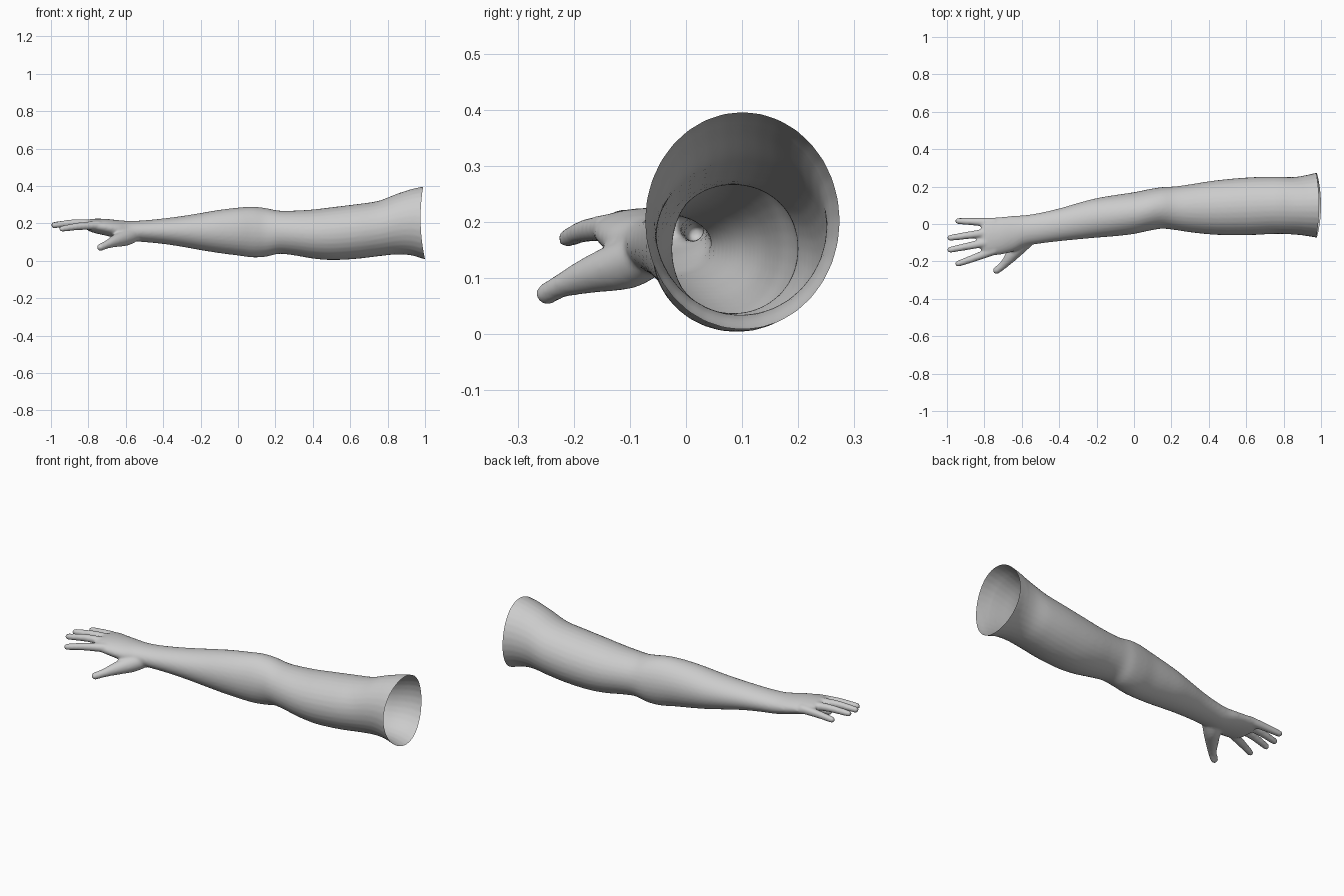
import bpy, bmesh, math
from mathutils import Vector

if "Cube" in bpy.data.objects:
    bpy.data.objects.remove(bpy.data.objects["Cube"])

skin = bpy.data.materials.new("light grey skin")
skin.diffuse_color = (0.6, 0.6, 0.6, 1)
skin.use_nodes = True
skin.node_tree.nodes["Principled BSDF"].inputs["Base Color"].default_value = skin.diffuse_color


def smooth_path(keys, steps):
    """Catmull-Rom interpolation of equal-length tuples."""
    out = []
    for i in range(len(keys) - 1):
        a, b = keys[max(i - 1, 0)], keys[i]
        c, d = keys[i + 1], keys[min(i + 2, len(keys) - 1)]
        for s in range(steps):
            t = s / steps
            out.append([0.5 * (2 * q + (r - p) * t + (2 * p - 5 * q + 4 * r - w) * t * t
                               + (3 * q - p - 3 * r + w) * t ** 3)
                        for p, q, r, w in zip(a, b, c, d)])
    out.append(list(keys[-1]))
    return out


def loft(bm, rings):
    """Skin a list of vertex rings and cap both ends."""
    loops = [[bm.verts.new(p) for p in ring] for ring in rings]
    n = len(loops[0])
    for a, b in zip(loops, loops[1:]):
        for i in range(n):
            bm.faces.new((a[i], a[(i + 1) % n], b[(i + 1) % n], b[i]))
    bm.faces.new(loops[0][::-1])
    bm.faces.new(loops[-1])


def limb(bm, keys, sides=32):
    """Elliptical sections across x: (x, y min, y max, z min, z max)."""
    rings = []
    for x, y0, y1, z0, z1 in smooth_path(keys, 5):
        rings.append([(x, (y0 + y1) / 2 + (y1 - y0) / 2 * math.cos(a),
                       (z0 + z1) / 2 + (z1 - z0) / 2 * math.sin(a))
                      for a in (2 * math.pi * i / sides for i in range(sides))])
    loft(bm, rings)


def digit(bm, keys, sides=16):
    """Round tube along (x, y, z, radius) with a domed tip."""
    path = smooth_path(keys, 5)
    d = (Vector(path[-1][:3]) - Vector(path[-3][:3])).normalized()
    tip, r = Vector(path[-1][:3]), path[-1][3]
    for a in (0.4, 0.8, 1.15, 1.45):
        path.append([*(tip + d * r * math.sin(a)), r * math.cos(a)])
    side = d.cross(Vector((0, 0, 1))).normalized()
    up = side.cross(d)
    loft(bm, [[Vector(p[:3]) + p[3] * (side * math.cos(a) + up * math.sin(a))
               for a in (2 * math.pi * i / sides for i in range(sides))] for p in path])


bm = bmesh.new()

# Upper arm, elbow, forearm, wrist and palm
limb(bm, [
    (1.06, -.080, .283, .004, .402),
    (1.00, -.073, .274, .008, .396),
    (.93, -.064, .262, .028, .383),
    (.85, -.056, .251, .034, .358),
    (.75, -.053, .253, .024, .320),
    (.63, -.059, .250, .010, .302),
    (.50, -.060, .240, .004, .286),
    (.40, -.055, .228, .012, .274),
    (.30, -.044, .212, .029, .268),
    (.22, -.032, .201, .037, .268),
    (.15, -.025, .197, .022, .281),
    (.08, -.036, .186, .018, .289),
    (.00, -.053, .170, .028, .284),
    (-.10, -.065, .155, .041, .272),
    (-.20, -.073, .138, .057, .255),
    (-.30, -.082, .112, .075, .239),
    (-.40, -.092, .083, .090, .226),
    (-.50, -.104, .060, .100, .216),
    (-.58, -.118, .047, .106, .213),
    (-.64, -.145, .044, .118, .217),
    (-.71, -.163, .037, .135, .224),
    (-.78, -.169, .032, .152, .224),
    (-.815, -.155, .020, .170, .214),
])

# Four fingers: root, middle, tip
for root, mid, tip in [
    ((-.74, .008, .188), (-.85, .012, .186), (-.940, .016, .180)),
    ((-.74, -.040, .194), (-.87, -.058, .200), (-.983, -.074, .192)),
    ((-.74, -.090, .196), (-.87, -.115, .202), (-.983, -.138, .190)),
    ((-.74, -.138, .190), (-.85, -.180, .184), (-.940, -.212, .171)),
]:
    digit(bm, [(*root, .025), (*mid, .0205), (*tip, .0165)])

# Thumb with its fleshy base
digit(bm, [(-.54, -.055, .150, .040), (-.60, -.105, .125, .045),
           (-.655, -.168, .106, .034), (-.70, -.220, .087, .022),
           (-.735, -.248, .072, .020)])

bmesh.ops.recalc_face_normals(bm, faces=bm.faces)
mesh = bpy.data.meshes.new("arm")
bm.to_mesh(mesh)
bm.free()
arm = bpy.data.objects.new("arm", mesh)
bpy.context.collection.objects.link(arm)
bpy.context.view_layer.objects.active = arm
arm.select_set(True)

# Fuse the parts into one soft skin
fuse = arm.modifiers.new("fuse", 'REMESH')
fuse.mode = 'VOXEL'
fuse.voxel_size = 0.007
soften = arm.modifiers.new("soften", 'SMOOTH')
soften.factor = 0.5
soften.iterations = 6
for name in ("fuse", "soften"):
    bpy.ops.object.modifier_apply(modifier=name)

# Open shoulder end with a gently bowed rim
bm = bmesh.new()
bm.from_mesh(arm.data)
bmesh.ops.bisect_plane(bm, geom=bm.verts[:] + bm.edges[:] + bm.faces[:], dist=1e-5,
                       plane_co=(1, 0, 0), plane_no=(1, 0, 0), clear_outer=True)
for v in bm.verts:
    if v.co.x > 0.9:
        bow = 0.018 * ((v.co.y - 0.1) / 0.17) ** 2 + 0.01 * v.co.z / 0.39
        v.co.x -= bow * (v.co.x - 0.9) / 0.1
bm.to_mesh(arm.data)
bm.free()

arm.data.materials.clear()
arm.data.materials.append(skin)
for p in arm.data.polygons:
    p.material_index = 0
bpy.ops.object.shade_smooth()
